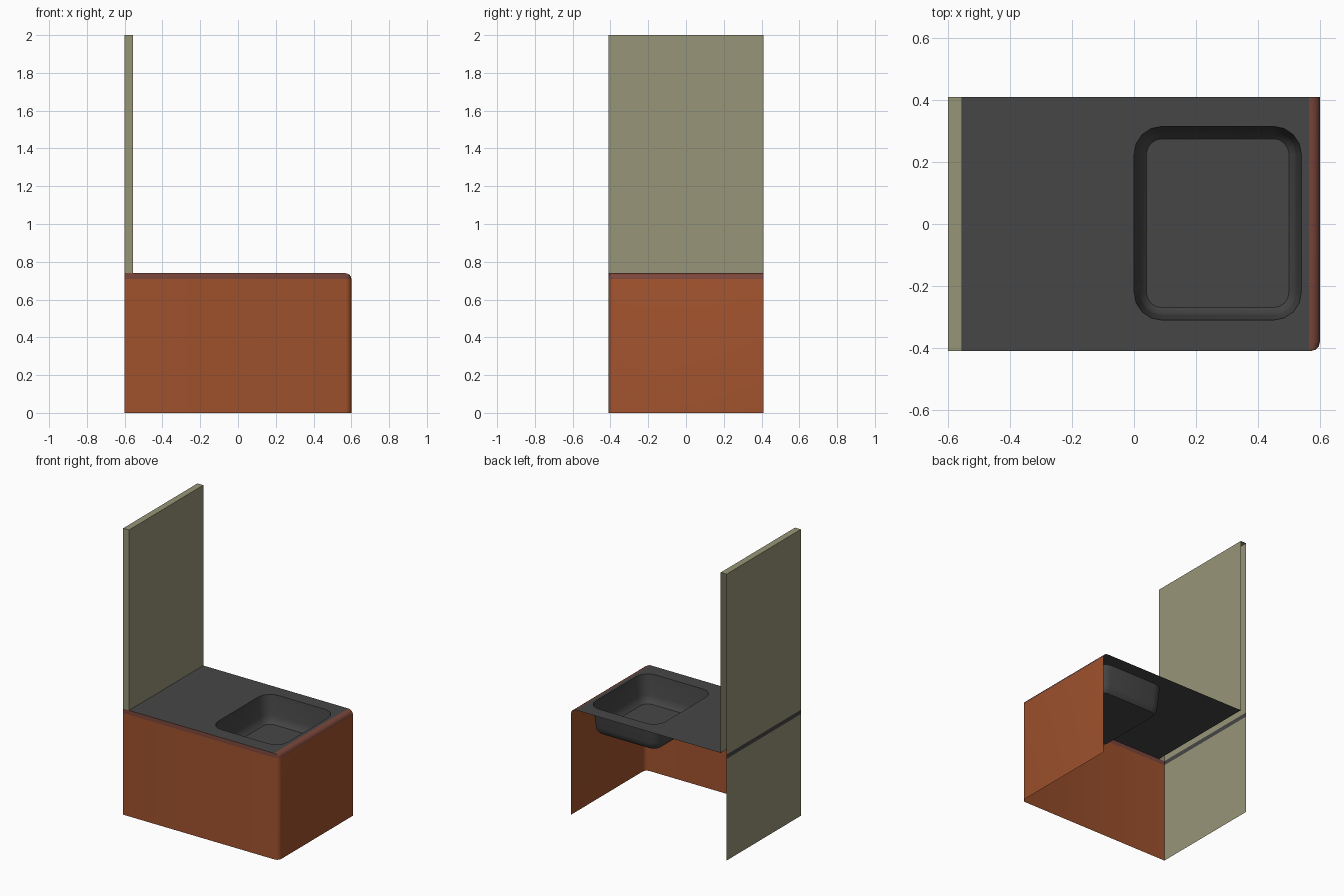
import bpy, bmesh
from math import sin, cos, pi

cube = bpy.data.objects.get("Cube")
if cube:
    bpy.data.objects.remove(cube, do_unlink=True)


def material(name, *srgb):
    rgb = [((c / 255 + 0.055) / 1.055) ** 2.4 for c in srgb]
    m = bpy.data.materials.new(name)
    m.use_nodes = True
    m.diffuse_color = (*rgb, 1)
    m.node_tree.nodes["Principled BSDF"].inputs["Base Color"].default_value = (*rgb, 1)
    return m


SIENNA = material("sienna cladding", 160, 82, 45)
MAROON = material("maroon trim", 124, 71, 59)
GREY = material("dark grey worktop", 70, 70, 70)
KHAKI = material("khaki panel", 151, 149, 119)

X, Y, DECK, TRIM, TOP = 0.60, 0.41, 0.74, 0.71, 2.0
PANEL_X = -0.555      # inner face of the upright panel
BEVEL = 0.035         # rounding of the worktop end


def finish(name, bm, mats, smooth=False):
    me = bpy.data.meshes.new(name)
    bm.to_mesh(me)
    bm.free()
    for m in mats:
        me.materials.append(m)
    ob = bpy.data.objects.new(name, me)
    bpy.context.collection.objects.link(ob)
    if smooth:
        bpy.ops.object.select_all(action='DESELECT')
        ob.select_set(True)
        bpy.context.view_layer.objects.active = ob
        bpy.ops.object.shade_smooth_by_angle(angle=0.7)
    return ob


def bridge(bm, rings, closed):
    """Join successive point rings with quads and return the vertex rings."""
    rows = [[bm.verts.new(p) for p in ring] for ring in rings]
    for a, b in zip(rows, rows[1:]):
        for i in range(len(a) if closed else len(a) - 1):
            j = (i + 1) % len(a)
            bm.faces.new((a[i], a[j], b[j], b[i]))
    return rows


def sheets(name, quads, mat):
    bm = bmesh.new()
    for quad in quads:
        bm.faces.new([bm.verts.new(p) for p in quad])
    bmesh.ops.remove_doubles(bm, verts=bm.verts, dist=1e-5)
    return finish(name, bm, [mat])


def rounded_rect(x0, x1, y0, y1, r, z, steps=4):
    pts = []
    corners = [(x1 - r, y0 + r), (x1 - r, y1 - r), (x0 + r, y1 - r), (x0 + r, y0 + r)]
    for k, (cx, cy) in enumerate(corners):
        for s in range(steps + 1):
            a = (k - 1 + s / steps) * pi / 2
            pts.append((cx + r * cos(a), cy + r * sin(a), z))
    return pts


# Cladding: front and end walls with a rounded corner, rolled over at the end
r = 0.03
plan = [(-X, -Y)]
for s in range(4):
    a = (s / 3 - 1) * pi / 2
    plan.append((X - r + r * cos(a), -Y + r + r * sin(a)))
plan.append((X, Y))
levels = [(0, 0), (TRIM, 0)]
for s in range(1, 5):
    a = s / 4 * pi / 2
    levels.append((TRIM + (DECK - TRIM) * sin(a), BEVEL * (1 - cos(a))))
bm = bmesh.new()
bridge(bm, [[(min(x, X - inset), y, z) for x, y in plan] for z, inset in levels], False)
for f in bm.faces:
    f.material_index = int(f.calc_center_median().z > TRIM)
finish("cladding_walls", bm, [SIENNA, MAROON], smooth=True)

# Worktop sheet with a rounded opening for the basin
opening = (0.0, 0.54, -0.31, 0.315)
bm = bmesh.new()
outer = [(PANEL_X, -Y, DECK), (X - BEVEL, -Y, DECK), (X - BEVEL, Y, DECK), (PANEL_X, Y, DECK)]
for loop in (outer, rounded_rect(*opening, 0.09, DECK)):
    vs = [bm.verts.new(p) for p in loop]
    for i, v in enumerate(vs):
        bm.edges.new((v, vs[(i + 1) % len(vs)]))
bmesh.ops.triangle_fill(bm, use_beauty=True, edges=bm.edges[:])
for f in bm.faces:
    f.normal_update()
    if f.normal.z < 0:
        f.normal_flip()
finish("worktop", bm, [GREY])

# Basin: tapered walls, rounded foot and flat floor
bm = bmesh.new()
x0, x1, y0, y1 = opening
rings = [rounded_rect(x0 + d, x1 - d, y0 + d, y1 - d, 0.09 - d, z)
         for d, z in [(0, DECK), (0.015, 0.60), (0.022, 0.57), (0.04, 0.55)]]
rows = bridge(bm, rings, True)
bm.faces.new(rows[-1])
finish("basin", bm, [GREY], smooth=True)

# Upright panel: hollow shell, open at the back and underneath
sheets("upright_panel", [
    [(-X, Y, DECK), (-X, -Y, DECK), (-X, -Y, TOP), (-X, Y, TOP)],
    [(PANEL_X, -Y, DECK), (PANEL_X, Y, DECK), (PANEL_X, Y, TOP), (PANEL_X, -Y, TOP)],
    [(-X, -Y, DECK), (PANEL_X, -Y, DECK), (PANEL_X, -Y, TOP), (-X, -Y, TOP)],
    [(-X, -Y, TOP), (PANEL_X, -Y, TOP), (PANEL_X, Y, TOP), (-X, Y, TOP)],
], KHAKI)

# Side wall below the panel, with the worktop edge strip above it
for name, low, high, mat in (("lower_side_panel", 0, TRIM, KHAKI),
                             ("worktop_edge_strip", TRIM, DECK, GREY)):
    sheets(name, [[(-X, Y, low), (-X, -Y, low), (-X, -Y, high), (-X, Y, high)]], mat)
